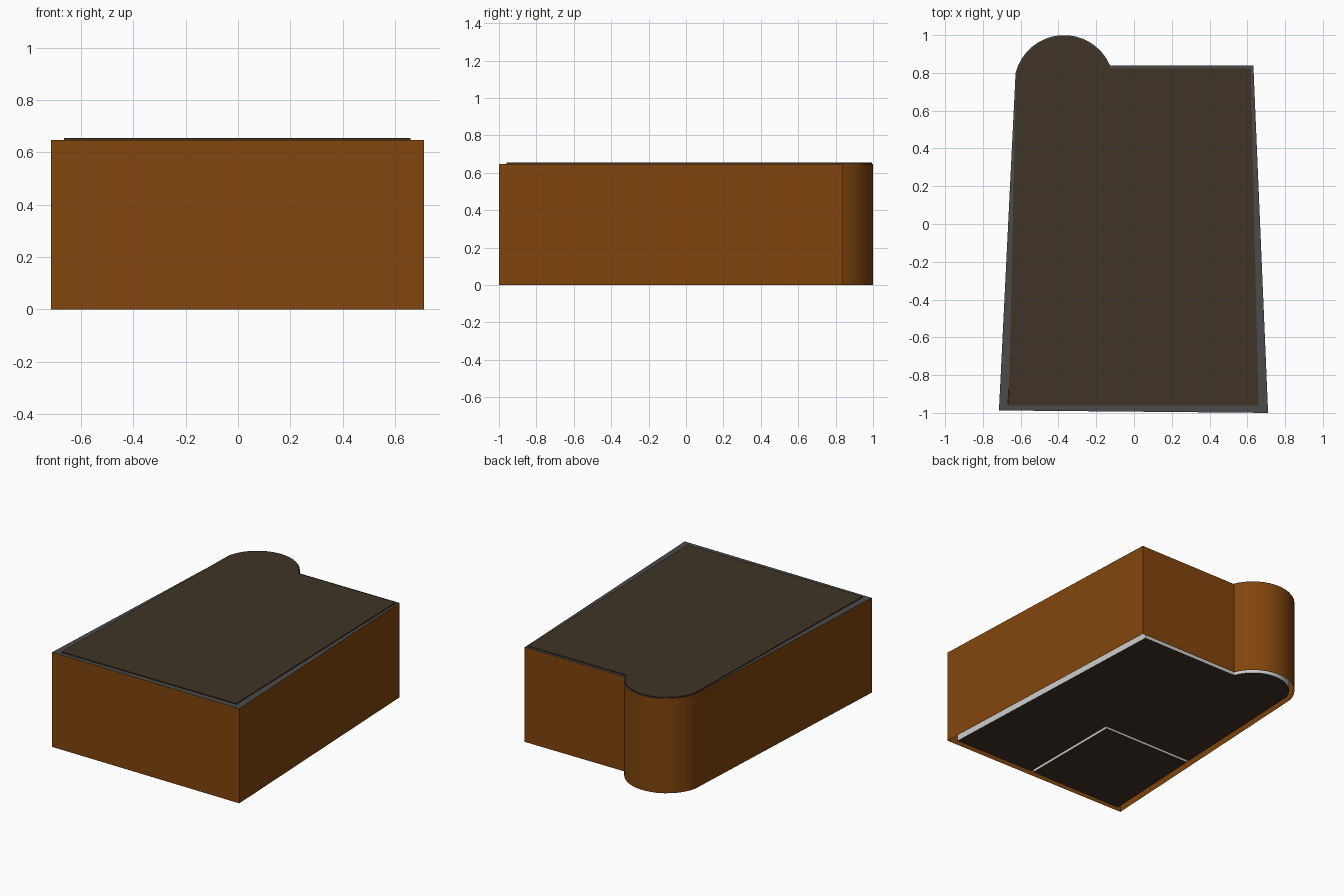
import bpy, bmesh
from math import sin, cos, radians

if "Cube" in bpy.data.objects:
    bpy.data.objects.remove(bpy.data.objects["Cube"])

H = 0.647            # wall height
CX, CY = -0.37, 0.735  # centre of the round bay


def material(name, rgb):
    m = bpy.data.materials.new(name)
    m.diffuse_color = (*rgb, 1)
    m.use_nodes = True
    m.node_tree.nodes["Principled BSDF"].inputs["Base Color"].default_value = m.diffuse_color
    return m


brown = material("brown_wall", (0.22, 0.06, 0.004))
dark = material("dark_brown", (0.051, 0.034, 0.019))
grey = material("dark_grey", (0.07, 0.07, 0.07))


def arc(r, a0, a1, n=16):
    angles = [radians(a0 + (a1 - a0) * i / n) for i in range(n + 1)]
    return [(CX + r * cos(a), CY + r * sin(a)) for a in angles]


def finish(bm, name, mat=None, smooth=False):
    mesh = bpy.data.meshes.new(name)
    bm.to_mesh(mesh)
    bm.free()
    ob = bpy.data.objects.new(name, mesh)
    bpy.context.collection.objects.link(ob)
    if mat:
        mesh.materials.append(mat)
    if smooth:
        bpy.ops.object.select_all(action='DESELECT')
        ob.select_set(True)
        bpy.context.view_layer.objects.active = ob
        bpy.ops.object.shade_smooth_by_angle(angle=radians(25))
    return ob


def sheet_wall(name, outline, z0, z1, mat=None, inward=False):
    """Vertical sheet following a closed outline."""
    bm = bmesh.new()
    lo = [bm.verts.new((x, y, z0)) for x, y in outline]
    hi = [bm.verts.new((x, y, z1)) for x, y in outline]
    for i in range(len(lo)):
        j = (i + 1) % len(lo)
        f = bm.faces.new((lo[i], lo[j], hi[j], hi[i]))
        if inward:
            f.normal_flip()
    return finish(bm, name, mat, True)


def flat_fill(name, loops, z, mat, up=True):
    """Flat sheet; loops after the first are holes."""
    bm = bmesh.new()
    for loop in loops:
        vs = [bm.verts.new((x, y, z)) for x, y in loop]
        for i in range(len(vs)):
            bm.edges.new((vs[i - 1], vs[i]))
    bmesh.ops.triangle_fill(bm, use_beauty=True, use_dissolve=False, edges=bm.edges[:])
    bm.normal_update()
    for f in bm.faces:
        if (f.normal.z > 0) != up:
            f.normal_flip()
    return finish(bm, name, mat)


# Outlines, counter-clockwise
outer = [(-0.715, -0.987), (0.71, -1.0), (0.632, 0.84)] + arc(0.265, 23.3, 165.8)
main_room = ([(0.055, -0.955), (0.66, -0.96), (0.585, 0.81)] + arc(0.23, 19, 159.6)
             + [(-0.631, -0.21), (0.055, -0.21)])
corner_room = [(-0.667, -0.955), (0.035, -0.955), (0.035, -0.23), (-0.632, -0.23)]
roof = [(-0.664, -0.96), (0.659, -0.96), (0.618, 0.823)] + arc(0.26, 19.8, 166.7)

# Outer shell, open at the bottom
sheet_wall("outer_wall", outer, 0, H, brown)
flat_fill("wall_top", [outer, main_room, corner_room], H, grey)

# Rooms: inner wall faces and floors
for name, room in (("main_room", main_room), ("corner_room", corner_room)):
    sheet_wall(name + "_inner_wall", room, 0, H, None, inward=True)
    flat_fill(name + "_floor", [room], 0, dark)

# Thin roof panel
flat_fill("roof_panel", [roof], 0.654, dark)
sheet_wall("roof_edge", roof, H, 0.654, dark)
